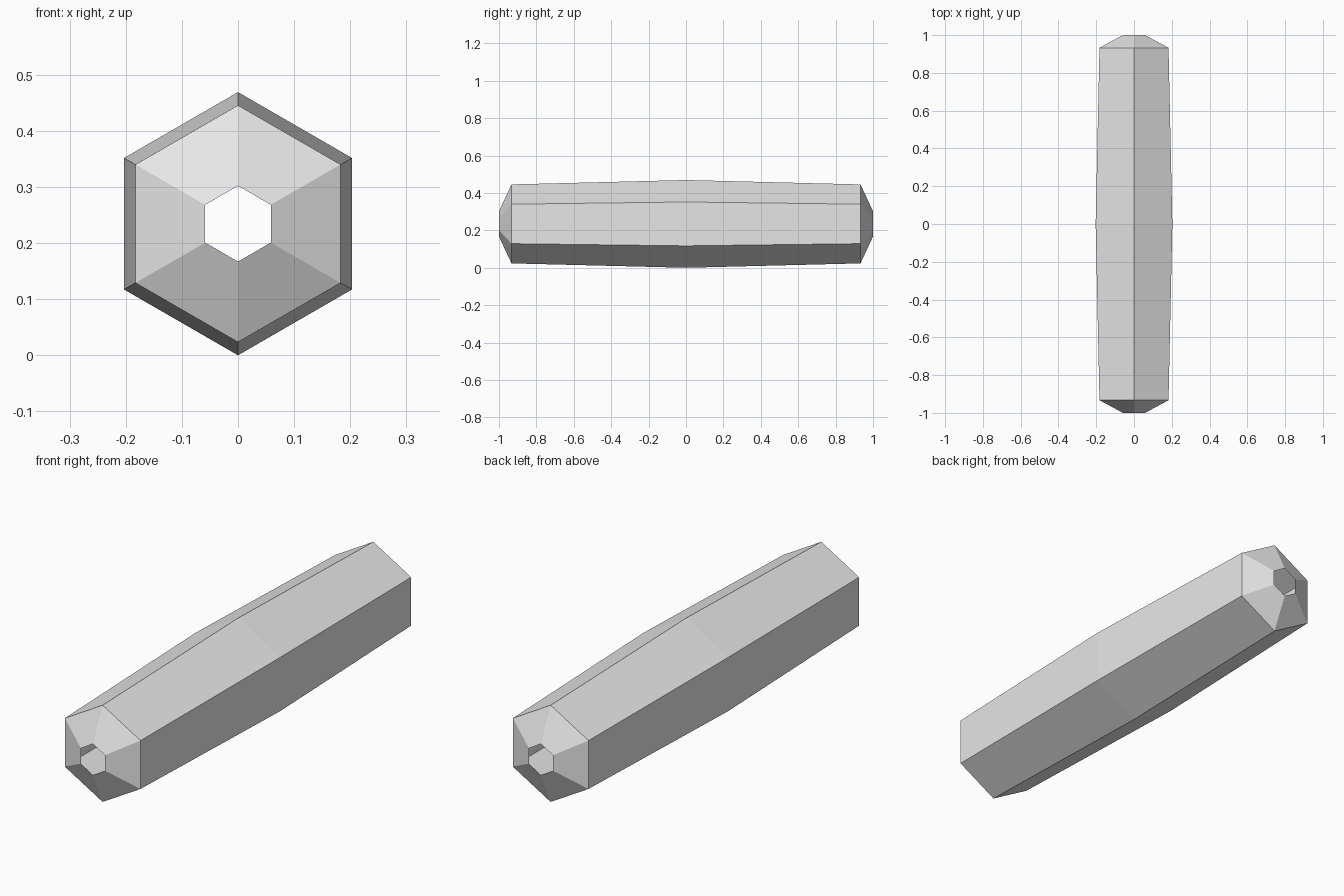
import bpy, bmesh
from math import sin, cos, pi

cube = bpy.data.objects.get("Cube")
if cube:
    bpy.data.objects.remove(cube, do_unlink=True)

SIDES = 6
CENTRE_Z = 0.2345
# (y, radius) along the length, from front rim to back rim
PROFILE = [(-1, 0.0675), (-0.933, 0.211), (0, 0.2345), (0.933, 0.211), (1, 0.0675)]


def make_material(name, colour):
    mat = bpy.data.materials.new(name)
    mat.use_nodes = True
    mat.diffuse_color = colour
    mat.node_tree.nodes["Principled BSDF"].inputs["Base Color"].default_value = colour
    return mat


def loft(name, profile, mat):
    """Join hexagonal rings along y into a thin open-ended shell."""
    bm = bmesh.new()
    rings = []
    for y, r in profile:
        angles = [2 * pi * i / SIDES for i in range(SIDES)]
        rings.append([bm.verts.new((r * sin(a), y, CENTRE_Z + r * cos(a))) for a in angles])
    for a, b in zip(rings, rings[1:]):
        for i in range(SIDES):
            j = (i + 1) % SIDES
            bm.faces.new((a[i], b[i], b[j], a[j]))
    # Outward-facing surfaces
    bm.normal_update()
    face = bm.faces[:][SIDES]
    if face.normal.dot(face.calc_center_median() - rings[2][0].co.lerp(rings[2][3].co, 0.5)) < 0:
        bmesh.ops.reverse_faces(bm, faces=bm.faces[:])
    mesh = bpy.data.meshes.new(name)
    bm.to_mesh(mesh)
    bm.free()
    mesh.materials.append(mat)
    obj = bpy.data.objects.new(name, mesh)
    bpy.context.collection.objects.link(obj)
    return obj


# Hollow six-sided bead with tapered, open ends
loft("hexagonal_bead_shell", PROFILE, make_material("light grey", (0.8, 0.8, 0.8, 1)))
